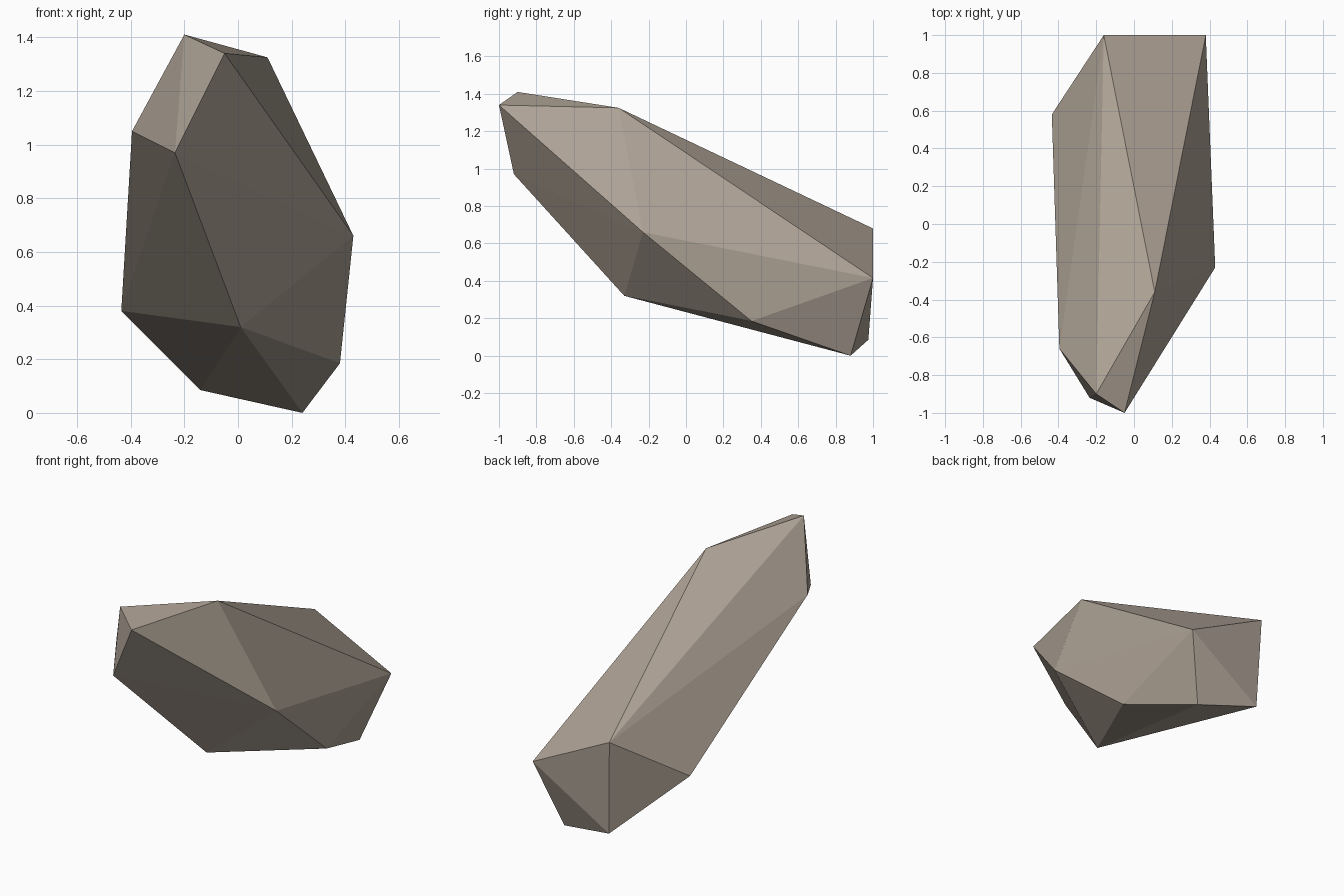
import bpy, bmesh
from mathutils import Vector

if "Cube" in bpy.data.objects:
    bpy.data.objects.remove(bpy.data.objects["Cube"])

# Corner points of the elongated rock, upper front tip to lower back
CORNERS = [
    (-0.20, -0.90, 1.41), (0.11, -0.36, 1.325), (-0.05, -1.0, 1.34),
    (-0.235, -0.92, 0.97), (-0.395, -0.66, 1.05), (0.43, -0.23, 0.66),
    (0.01, -0.33, 0.32), (0.38, 0.35, 0.185), (0.24, 0.88, 0.0),
    (-0.14, 0.975, 0.085), (-0.435, 0.58, 0.38),
    (-0.16, 1.0, 0.68), (0.38, 1.0, 0.415),
]

# Centres of the cracked pieces
SEEDS = {
    "rock_piece_tip": (-0.15, -0.62, 1.10),
    "rock_piece_upper": (0.0, -0.25, 0.95),
    "rock_piece_middle_left": (-0.22, -0.08, 0.72),
    "rock_piece_middle_right": (0.22, -0.02, 0.72),
    "rock_piece_lower_front": (0.05, 0.02, 0.40),
    "rock_piece_back": (0.08, 0.55, 0.50),
    "rock_piece_back_low": (0.0, 0.72, 0.18),
    "rock_piece_back_left": (-0.33, 0.50, 0.52),
}

stone = bpy.data.materials.new("stone")
stone.diffuse_color = (0.42, 0.36, 0.30, 1.0)
stone.use_nodes = True
stone.node_tree.nodes["Principled BSDF"].inputs["Base Color"].default_value = stone.diffuse_color


def make_hull():
    bm = bmesh.new()
    for p in CORNERS:
        bm.verts.new(p)
    bmesh.ops.convex_hull(bm, input=bm.verts[:])
    return bm


def cut(bm, point, normal):
    """Trim away the side the normal points to and cap the opening."""
    geom = bm.verts[:] + bm.edges[:] + bm.faces[:]
    bmesh.ops.bisect_plane(bm, geom=geom, dist=1e-5, plane_co=point,
                           plane_no=normal, clear_outer=True)
    rim = [e for e in bm.edges if e.is_boundary]
    if rim:
        bmesh.ops.contextual_create(bm, geom=rim)


# Each piece is the hull trimmed halfway towards every other centre
for name, seed in SEEDS.items():
    bm = make_hull()
    a = Vector(seed)
    for other in SEEDS.values():
        b = Vector(other)
        if a != b:
            cut(bm, (a + b) / 2, (b - a).normalized())
    bmesh.ops.recalc_face_normals(bm, faces=bm.faces[:])
    mesh = bpy.data.meshes.new(name)
    bm.to_mesh(mesh)
    bm.free()
    mesh.materials.append(stone)
    bpy.context.collection.objects.link(bpy.data.objects.new(name, mesh))
